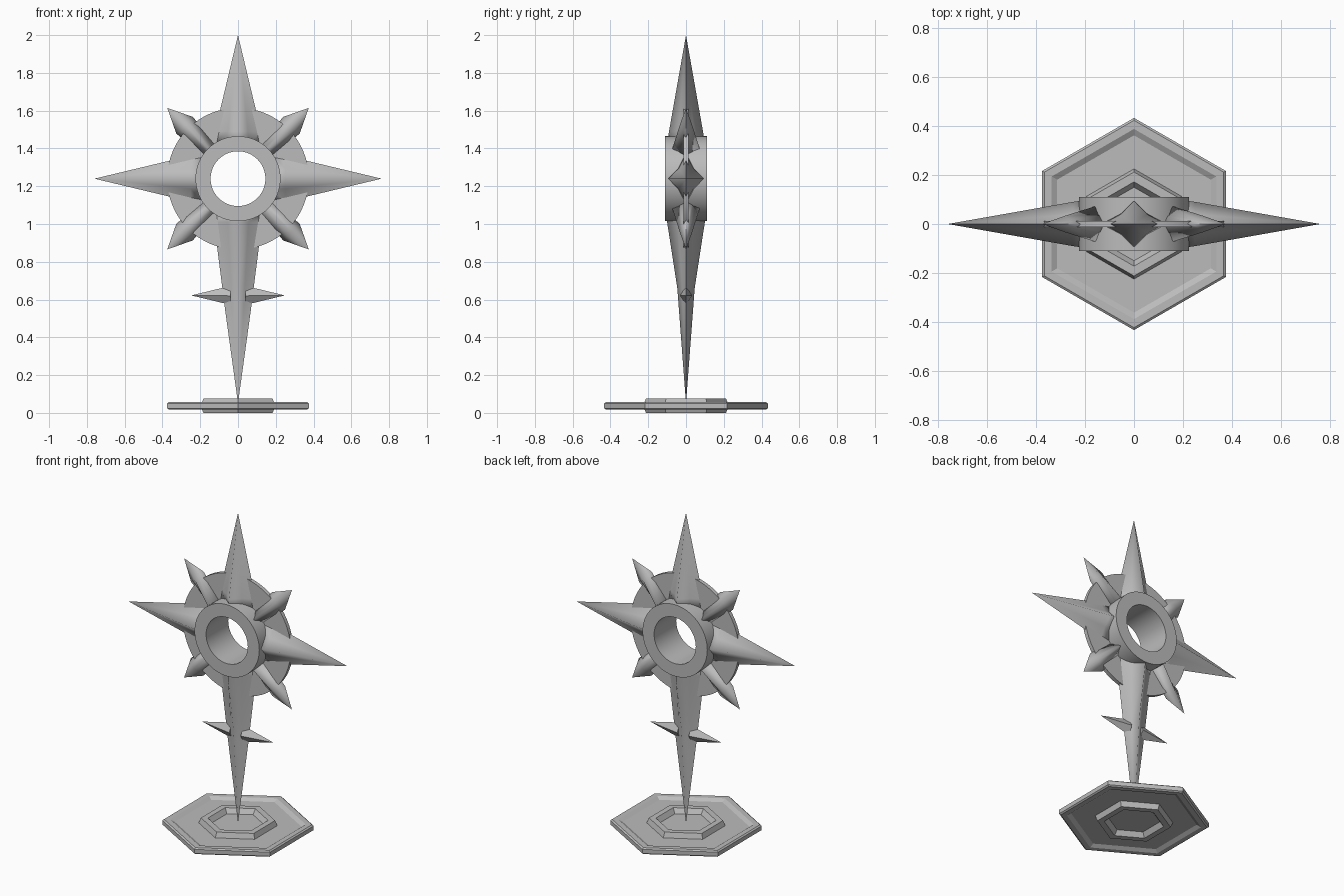
import bpy, bmesh, math
from mathutils import Matrix

cube = bpy.data.objects.get("Cube")
if cube:
    bpy.data.objects.remove(cube, do_unlink=True)

grey = bpy.data.materials.new("plain grey")
grey.use_nodes = True
grey.diffuse_color = (0.5, 0.5, 0.5, 1)
grey.node_tree.nodes["Principled BSDF"].inputs["Base Color"].default_value = (0.5, 0.5, 0.5, 1)

CENTRE_Z = 1.24


def finish(name, bm, smooth=None):
    """Turn a bmesh into a named object, optionally smooth with sharp edges."""
    bmesh.ops.remove_doubles(bm, verts=bm.verts, dist=1e-5)
    bmesh.ops.recalc_face_normals(bm, faces=bm.faces)
    mesh = bpy.data.meshes.new(name)
    bm.to_mesh(mesh)
    bm.free()
    mesh.materials.append(grey)
    obj = bpy.data.objects.new(name, mesh)
    bpy.context.collection.objects.link(obj)
    if smooth:
        bpy.ops.object.select_all(action='DESELECT')
        obj.select_set(True)
        bpy.context.view_layer.objects.active = obj
        bpy.ops.object.shade_smooth_by_angle(angle=math.radians(smooth))
    return obj


def bridge(bm, rings, closed=False):
    """Join successive vertex rings with quads."""
    pairs = list(zip(rings, rings[1:]))
    if closed:
        pairs.append((rings[-1], rings[0]))
    for a, b in pairs:
        n = len(a)
        for i in range(n):
            j = (i + 1) % n
            bm.faces.new((a[i], a[j], b[j], b[i]))


def spike(name, stations, tip, angle, pinch=0.43):
    """Ray with a pinched diamond section; stations are (radius, half width, half depth)."""
    bm = bmesh.new()
    rings = []
    for r, w, d in stations:
        ring = []
        for i in range(8):
            k = 1 if i % 2 == 0 else pinch
            cx = (1, 1, 0, -1, -1, -1, 0, 1)[i]
            cy = (0, 1, 1, 1, 0, -1, -1, -1)[i]
            ring.append(bm.verts.new((k * w * cx, k * d * cy, r)))
        rings.append(ring)
    bridge(bm, rings)
    bm.faces.new(rings[0][::-1])
    point = bm.verts.new((0, 0, tip))
    last = rings[-1]
    for i in range(8):
        bm.faces.new((last[i], last[(i + 1) % 8], point))
    bm.transform(Matrix.Translation((0, 0, CENTRE_Z)) @ Matrix.Rotation(math.radians(angle), 4, 'Y'))
    return finish(name, bm, 105)


def tube(name, inner, outer, half_depth, sides=64):
    """Flat ring around the y axis."""
    bm = bmesh.new()
    rings = []
    for r, y in ((inner, -half_depth), (outer, -half_depth), (outer, half_depth), (inner, half_depth)):
        rings.append([bm.verts.new((r * math.cos(t), y, CENTRE_Z + r * math.sin(t)))
                      for t in (2 * math.pi * i / sides for i in range(sides))])
    bridge(bm, rings, closed=True)
    return finish(name, bm, 35)


# Hub ring and the thin disc behind the rays
tube("hub_ring", 0.145, 0.225, 0.11)
tube("halo_disc", 0.18, 0.375, 0.012)

# Three long rays
for name, angle in (("top_ray", 0), ("left_ray", 90), ("right_ray", -90)):
    spike(name, [(0.185, 0.135, 0.1), (0.25, 0.122, 0.09)], 0.76, angle)

# Four short diagonal rays
for name, angle in (("upper_left_ray", 45), ("lower_left_ray", 135),
                    ("lower_right_ray", 225), ("upper_right_ray", 315)):
    spike(name, [(0.19, 0.045, 0.08), (0.4, 0.062, 0.033)], 0.53, angle, 0.48)

# Lower blade that stands on the base
spike("lower_blade", [(0.185, 0.135, 0.107), (0.23, 0.127, 0.1),
                      (0.58, 0.083, 0.046), (0.66, 0.073, 0.04)], 1.19, 180)

# Small crossguard points on the blade
for name, side in (("left_guard", 1), ("right_guard", -1)):
    bm = bmesh.new()
    base = [bm.verts.new((side * x, y, z)) for x, y, z in
            ((0.04, 0, 0.672), (0.04, 0.032, 0.62), (0.04, 0, 0.572), (0.04, -0.032, 0.62))]
    tip = bm.verts.new((side * 0.248, 0, 0.622))
    bm.faces.new(base)
    for i in range(4):
        bm.faces.new((base[i], base[(i + 1) % 4], tip))
    finish(name, bm)

# Hexagonal base: stepped profile, mirrored top to bottom
MID = 0.0375
profile = [(0.15, 0.008), (0.172, 0.0375), (0.212, 0.0375), (0.225, 0.006),
           (0.362, 0.006), (0.388, 0.02), (0.423, 0.02), (0.433, 0.013)]
profile = [(r, MID + h) for r, h in profile] + [(r, MID - h) for r, h in reversed(profile)]
bm = bmesh.new()
rings = [[bm.verts.new((r * math.sin(math.pi * i / 3), r * math.cos(math.pi * i / 3), z))
          for i in range(6)] for r, z in profile]
bridge(bm, rings)
bm.faces.new(rings[0])
bm.faces.new(rings[-1])
finish("hexagon_base", bm)
